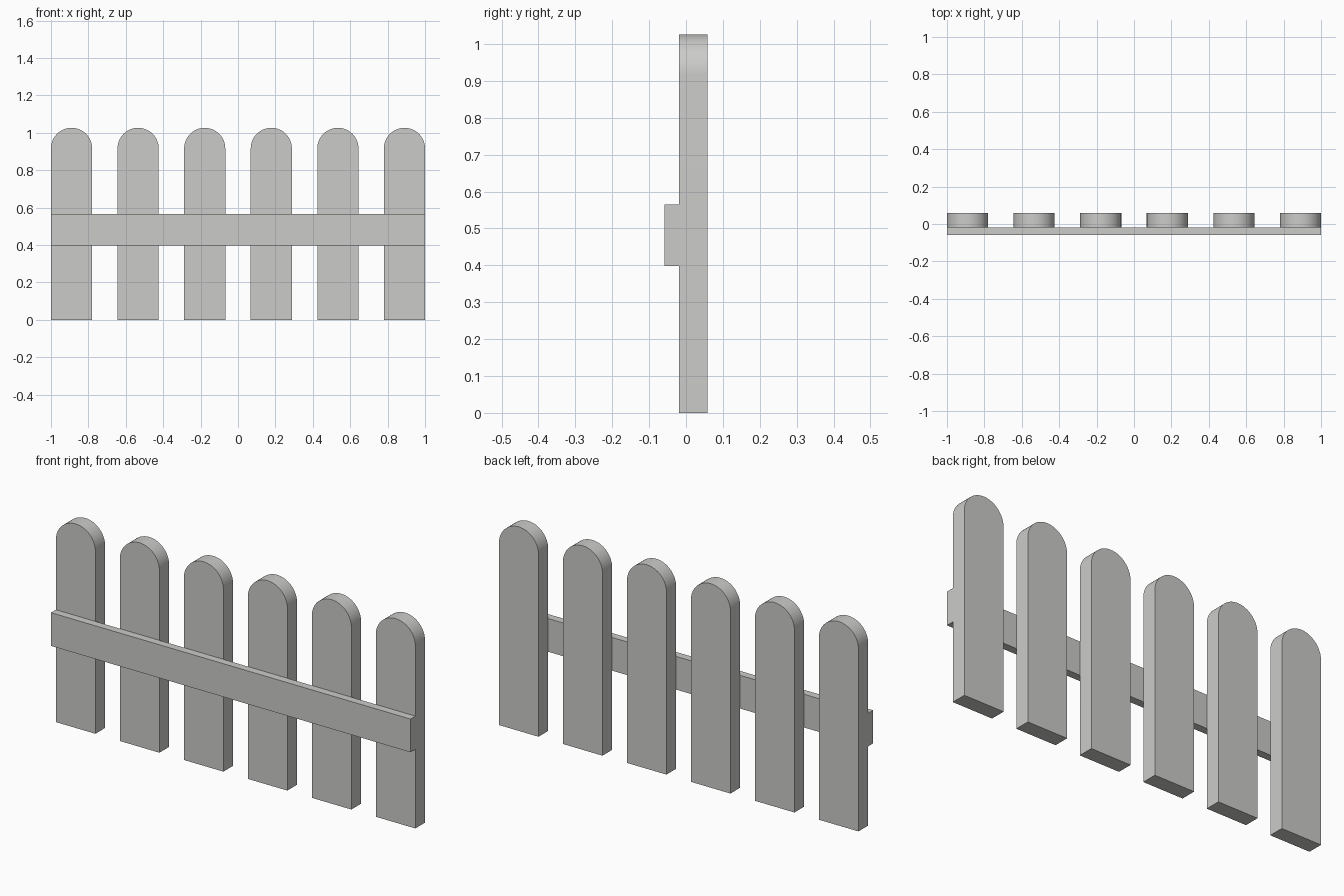
import bpy, bmesh, math

if "Cube" in bpy.data.objects:
    bpy.data.objects.remove(bpy.data.objects["Cube"])

grey = bpy.data.materials.new("light_grey")
grey.diffuse_color = (0.6, 0.6, 0.585, 1.0)
grey.use_nodes = True
grey.node_tree.nodes["Principled BSDF"].inputs["Base Color"].default_value = grey.diffuse_color

COUNT = 6
WIDTH, HEIGHT = 0.22, 1.026
R = WIDTH / 2


def extruded(name, profile, y0, y1, x=0.0, smooth=False):
    """Extrude an (x, z) outline from y0 back to y1."""
    bm = bmesh.new()
    face = bm.faces.new([bm.verts.new((px, y0, pz)) for px, pz in profile])
    new = bmesh.ops.extrude_face_region(bm, geom=[face])["geom"]
    verts = [g for g in new if isinstance(g, bmesh.types.BMVert)]
    bmesh.ops.translate(bm, verts=verts, vec=(0, y1 - y0, 0))
    bmesh.ops.recalc_face_normals(bm, faces=bm.faces[:])
    mesh = bpy.data.meshes.new(name)
    bm.to_mesh(mesh)
    bm.free()
    mesh.materials.append(grey)
    obj = bpy.data.objects.new(name, mesh)
    obj.location.x = x
    bpy.context.collection.objects.link(obj)
    if smooth:
        bpy.ops.object.select_all(action='DESELECT')
        obj.select_set(True)
        bpy.context.view_layer.objects.active = obj
        bpy.ops.object.shade_smooth_by_angle(angle=math.radians(30))
    return obj


# Pickets with round tops
arc = [(R * math.cos(math.pi * i / 32), HEIGHT - R + R * math.sin(math.pi * i / 32))
       for i in range(33)]
outline = [(-R, 0), (R, 0)] + arc
for i in range(COUNT):
    x = -1 + R + i * (2 - WIDTH) / (COUNT - 1)
    extruded(f"picket_{i + 1}", outline, -0.019, 0.058, x, smooth=True)

# Rail across the front
extruded("rail", [(-1, 0.398), (1, 0.398), (1, 0.565), (-1, 0.565)], -0.058, -0.019)
